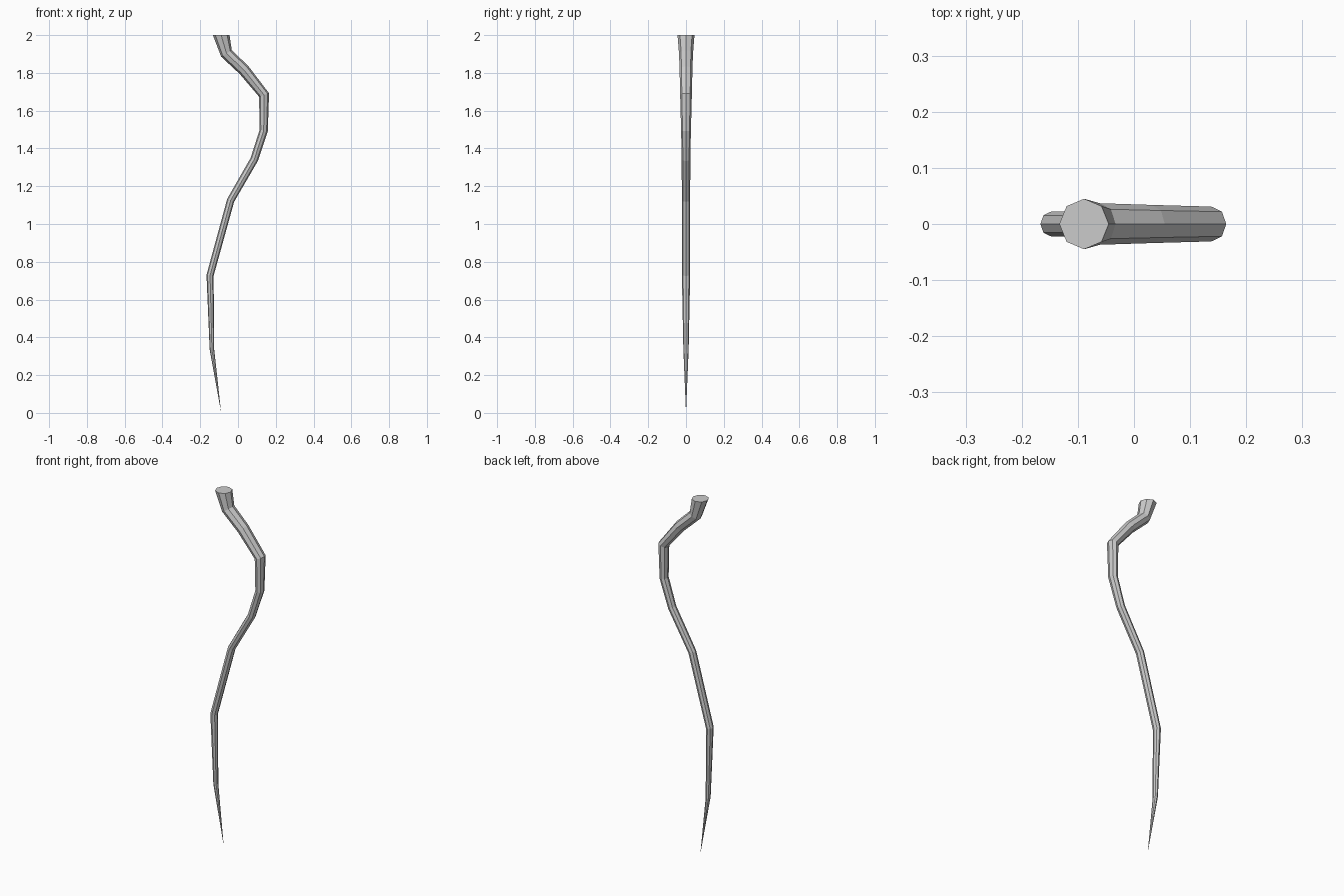
import bpy, bmesh
from math import cos, sin, pi
from mathutils import Vector

if "Cube" in bpy.data.objects:
    bpy.data.objects.remove(bpy.data.objects["Cube"])

# Centre line from top to bottom: x, z, in-plane radius, y radius
PATH = [
    (-0.089, 2.000, 0.044, 0.045),
    (-0.061, 1.903, 0.033, 0.037),
    (0.032, 1.815, 0.031, 0.034),
    (0.138, 1.683, 0.028, 0.031),
    (0.136, 1.495, 0.022, 0.026),
    (0.086, 1.342, 0.021, 0.023),
    (-0.039, 1.125, 0.020, 0.022),
    (-0.148, 0.728, 0.019, 0.022),
    (-0.138, 0.335, 0.012, 0.014),
]
TIP = (-0.089, 0, 0)
SIDES = 8

bm = bmesh.new()
points = [Vector((x, 0, z)) for x, z, _, _ in PATH] + [Vector((TIP[0], 0, TIP[2]))]

# Octagonal rings, each tilted halfway between its neighbouring segments
rings = []
for i, (_, _, r, ry) in enumerate(PATH):
    if i == 0:
        across = Vector((1, 0, 0))
    else:
        d = (points[i] - points[i - 1]).normalized() + (points[i + 1] - points[i]).normalized()
        across = Vector((-d.z, 0, d.x)).normalized()
    rings.append([bm.verts.new(points[i] + across * r * cos(2 * pi * k / SIDES)
                               + Vector((0, ry * sin(2 * pi * k / SIDES), 0)))
                  for k in range(SIDES)])

# Side walls, flat top cap and pointed tip
for a, b in zip(rings, rings[1:]):
    for k in range(SIDES):
        n = (k + 1) % SIDES
        bm.faces.new((a[k], b[k], b[n], a[n]))
bm.faces.new(rings[0])
tip = bm.verts.new(points[-1])
for k in range(SIDES):
    bm.faces.new((rings[-1][k], tip, rings[-1][(k + 1) % SIDES]))
bmesh.ops.recalc_face_normals(bm, faces=bm.faces)

# Hanging root
mesh = bpy.data.meshes.new("hanging_root")
bm.to_mesh(mesh)
bm.free()
root = bpy.data.objects.new("hanging_root", mesh)
bpy.context.collection.objects.link(root)
